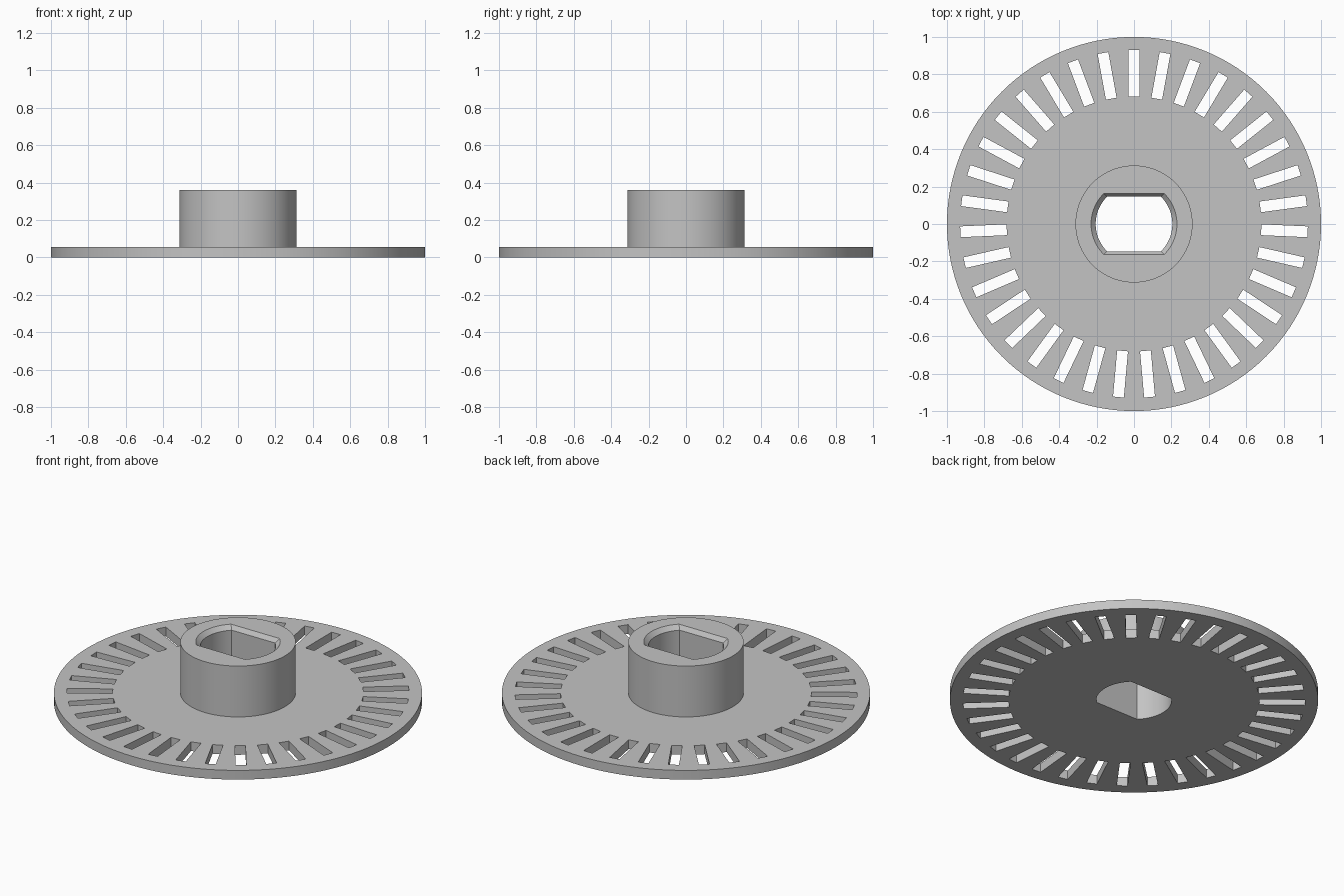
import bpy, bmesh, math
from mathutils import Matrix

if "Cube" in bpy.data.objects:
    bpy.data.objects.remove(bpy.data.objects["Cube"], do_unlink=True)

SLOTS = 35
PLATE_TOP, HUB_TOP = 0.055, 0.36
BORE_R, BORE_FLAT, FLARE = 0.205, 0.146, 1.12

grey = bpy.data.materials.new("plain grey")
grey.use_nodes = True
grey.diffuse_color = (0.55, 0.55, 0.55, 1)
grey.node_tree.nodes["Principled BSDF"].inputs["Base Color"].default_value = grey.diffuse_color


def make_object(name, bm):
    bmesh.ops.recalc_face_normals(bm, faces=bm.faces)
    mesh = bpy.data.meshes.new(name)
    bm.to_mesh(mesh)
    bm.free()
    mesh.materials.append(grey)
    obj = bpy.data.objects.new(name, mesh)
    bpy.context.collection.objects.link(obj)
    return obj


def cylinder(name, radius, z0, z1, segments):
    bm = bmesh.new()
    bmesh.ops.create_cone(bm, cap_ends=True, segments=segments, radius1=radius, radius2=radius,
                          depth=z1 - z0, matrix=Matrix.Translation((0, 0, (z0 + z1) / 2)))
    return make_object(name, bm)


def combine(target, tool, operation):
    mod = target.modifiers.new(tool.name, 'BOOLEAN')
    mod.operation, mod.solver, mod.object = operation, 'EXACT', tool
    bpy.context.view_layer.objects.active = target
    bpy.ops.object.modifier_apply(modifier=mod.name)
    bpy.data.objects.remove(tool, do_unlink=True)


# Radial slots around the rim
def slot_cutter():
    bm = bmesh.new()
    for i in range(SLOTS):
        turn = Matrix.Rotation(math.tau * i / SLOTS, 4, 'Z')
        bmesh.ops.create_cube(bm, size=1, matrix=turn @ Matrix.Translation((0, 0.805, 0))
                              @ Matrix.Diagonal((0.058, 0.248, 0.4, 1)))
    return make_object("slot_cutter", bm)


# Double-flat bore, flaring outwards at the mouth
def bore_cutter():
    corner = math.asin(BORE_FLAT / BORE_R)
    steps = 24
    arc = [corner * (2 * k / steps - 1) for k in range(steps + 1)]
    outline = [(BORE_R * math.cos(a + side), BORE_R * math.sin(a + side))
               for side in (0, math.pi) for a in arc]
    bm = bmesh.new()
    rings = []
    for z, s in ((-0.1, 1), (HUB_TOP - 0.025, 1), (HUB_TOP, FLARE), (HUB_TOP + 0.1, FLARE)):
        rings.append([bm.verts.new((x * s, y * s, z)) for x, y in outline])
    n = len(outline)
    for low, high in zip(rings, rings[1:]):
        for k in range(n):
            j = (k + 1) % n
            bm.faces.new((low[k], low[j], high[j], high[k]))
    bm.faces.new(rings[0])
    bm.faces.new(rings[-1])
    return make_object("bore_cutter", bm)


# Slotted plate with its raised hub as one solid piece
wheel = cylinder("slotted_wheel", 1.0, 0, PLATE_TOP, 128)
hub = cylinder("hub", 0.313, PLATE_TOP / 2, HUB_TOP, 96)
combine(wheel, hub, 'UNION')
combine(wheel, slot_cutter(), 'DIFFERENCE')
combine(wheel, bore_cutter(), 'DIFFERENCE')

bpy.ops.object.select_all(action='DESELECT')
wheel.select_set(True)
bpy.context.view_layer.objects.active = wheel
bpy.ops.object.shade_smooth_by_angle(angle=math.radians(30))
